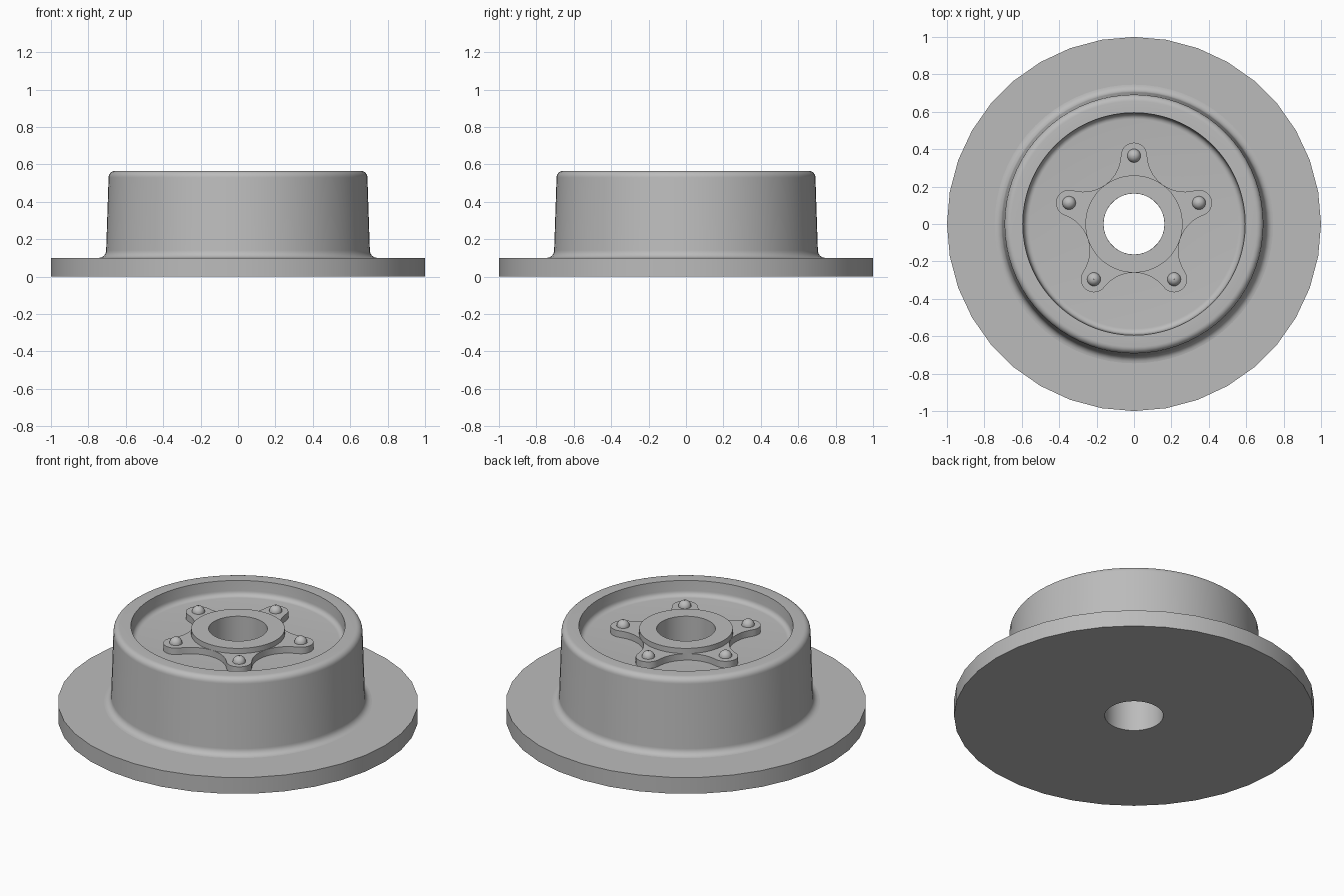
import bpy, bmesh
from math import sin, cos, pi, radians, hypot, atan2

cube = bpy.data.objects.get("Cube")
if cube:
    bpy.data.objects.remove(cube, do_unlink=True)

grey = bpy.data.materials.new("cast_grey")
grey.use_nodes = True
colour = (0.5, 0.5, 0.5, 1)
grey.diffuse_color = colour
grey.node_tree.nodes["Principled BSDF"].inputs["Base Color"].default_value = colour


def finish(name, bm):
    bmesh.ops.recalc_face_normals(bm, faces=bm.faces)
    mesh = bpy.data.meshes.new(name)
    bm.to_mesh(mesh)
    bm.free()
    mesh.materials.append(grey)
    ob = bpy.data.objects.new(name, mesh)
    bpy.context.collection.objects.link(ob)
    bpy.ops.object.select_all(action='DESELECT')
    ob.select_set(True)
    bpy.context.view_layer.objects.active = ob
    bpy.ops.object.shade_smooth_by_angle(angle=radians(32))
    return ob


def arc(cx, cz, r, start, end, n=6):
    """Points along an arc, angles in degrees."""
    steps = [radians(start + (end - start) * i / n) for i in range(n + 1)]
    return [(cx + r * cos(a), cz + r * sin(a)) for a in steps]


def lathe(name, profile, segments, closed=True):
    """Revolve an (radius, height) outline around the z axis."""
    bm = bmesh.new()
    rings = [[bm.verts.new((r * cos(2 * pi * i / segments), r * sin(2 * pi * i / segments), z))
              for i in range(segments)] for r, z in profile]
    pairs = list(zip(rings, rings[1:]))
    if closed:
        pairs.append((rings[-1], rings[0]))
    for a, b in pairs:
        for i in range(segments):
            j = (i + 1) % segments
            bm.faces.new((a[i], a[j], b[j], b[i]))
    return finish(name, bm)


BORE, HUB, FLOOR, PLATE, HUB_TOP = 0.163, 0.26, 0.475, 0.515, 0.547

# Flat outer disc with the bore through it
lathe("disc", [(BORE, 0), (1, 0), (1, 0.1), (BORE, 0.1)], 36)

# Tapered drum: foot fillet, rounded rim and recessed face
drum = (arc(0.745, 0.14, 0.04, 270, 180)
        + arc(0.657, 0.53, 0.035, 0, 90)
        + [(0.595, 0.565)]
        + arc(0.56, FLOOR + 0.03, 0.03, 0, -90)
        + [(BORE, FLOOR), (BORE, 0.1)])
lathe("drum", drum, 72)

# Raised centre hub ring
lathe("hub", [(BORE, FLOOR), (HUB, FLOOR), (HUB, HUB_TOP), (BORE, HUB_TOP)], 72)

# Five-armed plate: rounded tips joined by concave arcs that touch the hub
TIP_DIST, TIP_R, VALLEY_R = 0.365, 0.07, 0.2
vx, vy = (HUB + VALLEY_R) * cos(pi / 5), (HUB + VALLEY_R) * sin(pi / 5)
tangent = atan2(vy, vx - TIP_DIST)
mid = pi / 5
tip = [(TIP_DIST + TIP_R * cos(tangent * t / 8), TIP_R * sin(tangent * t / 8)) for t in range(-8, 9)]
start, end = tangent + pi, 2 * mid - tangent + pi
end += 2 * pi * round((start - end) / (2 * pi))
valley = [(vx + VALLEY_R * cos(start + (end - start) * t / 14),
           vy + VALLEY_R * sin(start + (end - start) * t / 14)) for t in range(1, 14)]
bm = bmesh.new()
outline = []
for k in range(5):
    a = pi / 2 + 2 * pi * k / 5
    for x, y in tip + valley:
        outline.append((x * cos(a) - y * sin(a), x * sin(a) + y * cos(a)))
lower = [bm.verts.new((x, y, FLOOR)) for x, y in outline]
upper = [bm.verts.new((x, y, PLATE)) for x, y in outline]
# The plate's inner edge lies hidden inside the hub ring
inner = [bm.verts.new((x * 0.22 / hypot(x, y), y * 0.22 / hypot(x, y), PLATE)) for x, y in outline]
for i in range(len(outline)):
    j = (i + 1) % len(outline)
    bm.faces.new((lower[i], lower[j], upper[j], upper[i]))
    bm.faces.new((upper[i], upper[j], inner[j], inner[i]))
finish("star_plate", bm)

# Domed stud on each arm
for k in range(5):
    a = pi / 2 + 2 * pi * k / 5
    dome = [(0.036, PLATE - 0.01)] + arc(0, PLATE, 0.036, 0, 88, 7)
    stud = lathe("stud_%d" % (k + 1), dome, 24, closed=False)
    stud.location = (TIP_DIST * cos(a), TIP_DIST * sin(a), 0)
